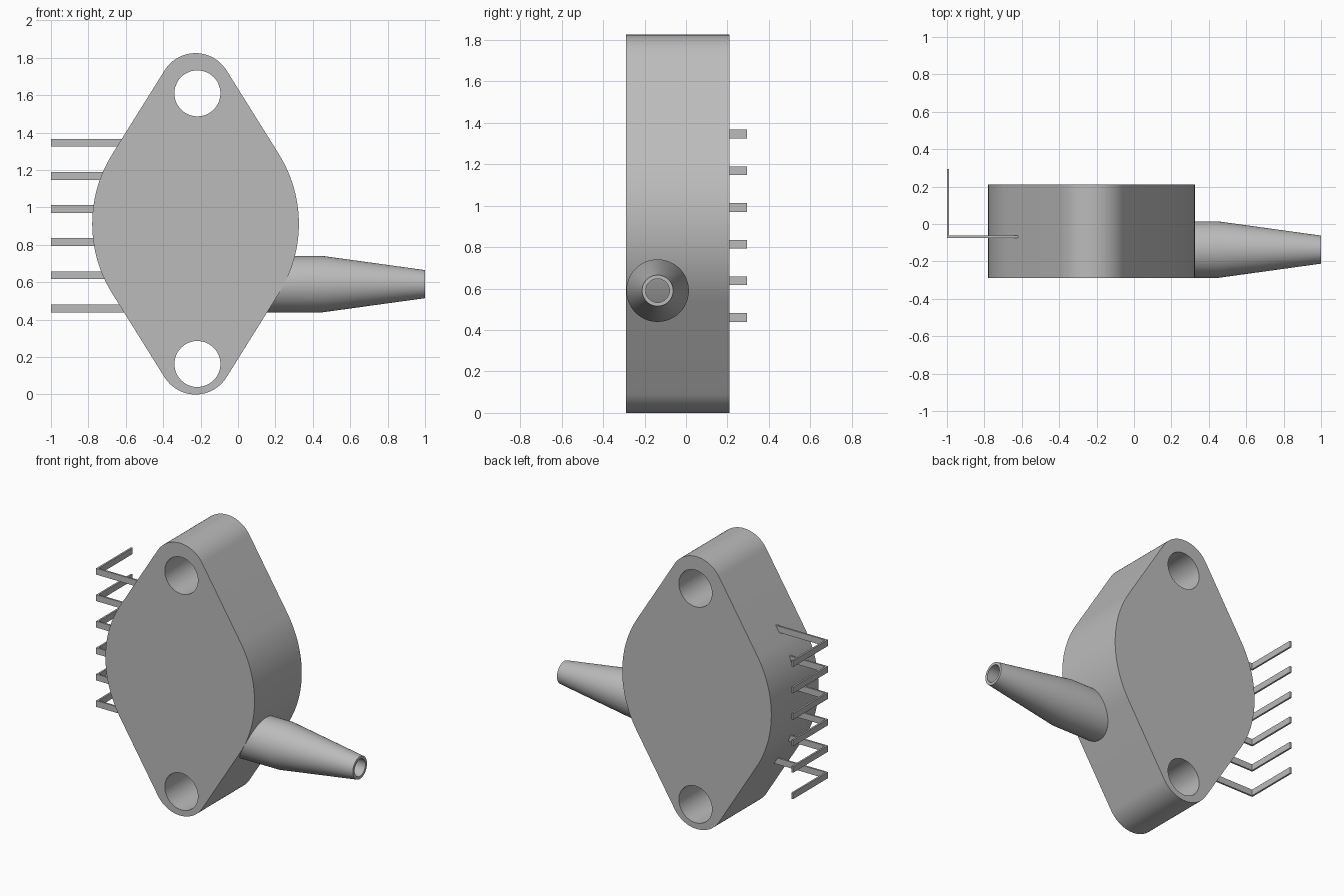
import bpy, bmesh, math
from mathutils import Vector

cube = bpy.data.objects.get("Cube")
if cube:
    bpy.data.objects.remove(cube, do_unlink=True)

# Single grey finish
grey = bpy.data.materials.new("plain grey")
grey.use_nodes = True
colour = (0.5, 0.5, 0.5, 1)
grey.diffuse_color = colour
grey.node_tree.nodes["Principled BSDF"].inputs["Base Color"].default_value = colour


def finish(obj, smooth=True):
    """Clean up the mesh, apply the finish and shade it."""
    bm = bmesh.new()
    bm.from_mesh(obj.data)
    bmesh.ops.remove_doubles(bm, verts=bm.verts, dist=1e-5)
    bmesh.ops.recalc_face_normals(bm, faces=bm.faces)
    bm.to_mesh(obj.data)
    bm.free()
    obj.data.materials.clear()
    obj.data.materials.append(grey)
    if smooth:
        bpy.ops.object.select_all(action="DESELECT")
        obj.select_set(True)
        bpy.context.view_layer.objects.active = obj
        bpy.ops.object.shade_smooth_by_angle(angle=math.radians(30))


def mesh_object(name, bm):
    mesh = bpy.data.meshes.new(name)
    bm.to_mesh(mesh)
    bm.free()
    obj = bpy.data.objects.new(name, mesh)
    bpy.context.collection.objects.link(obj)
    return obj


def arc(cx, cz, r, a0, a1, n):
    """Points along an arc, angles in degrees."""
    angles = [math.radians(a0 + (a1 - a0) * i / n) for i in range(n + 1)]
    return [(cx + r * math.cos(a), cz + r * math.sin(a)) for a in angles]


# Body outline: wide side arcs and tight end arcs joined by tangent lines
CX, CZ = -0.227, 0.9125
HALF_W, HALF_H, END_R, T = 0.5525, 0.9125, 0.195, 32
end_d = HALF_H - END_R
support = end_d * math.sin(math.radians(T)) + END_R
side_d = (support - HALF_W) / (1 - math.cos(math.radians(T)))
side_r = HALF_W + side_d
outline = (arc(CX - side_d, CZ, side_r, -T, T, 24)
           + arc(CX, CZ + end_d, END_R, T, 180 - T, 28)
           + arc(CX + side_d, CZ, side_r, 180 - T, 180 + T, 24)
           + arc(CX, CZ - end_d, END_R, 180 + T, 360 - T, 28))
holes = [arc(-0.217, z, 0.123, 0, 352.5, 47) for z in (0.163, 1.61)]

# Body plate: filled outline with two through holes, extruded in depth
curve = bpy.data.curves.new("body", "CURVE")
curve.dimensions = "2D"
curve.fill_mode = "BOTH"
curve.extrude = 0.25
for points in [outline] + holes:
    spline = curve.splines.new("POLY")
    spline.points.add(len(points) - 1)
    for p, (x, z) in zip(spline.points, points):
        p.co = (x, z, 0, 1)
    spline.use_cyclic_u = True
body = bpy.data.objects.new("body", curve)
bpy.context.collection.objects.link(body)
body.rotation_euler.x = math.pi / 2
body.location.y = -0.04
bpy.ops.object.select_all(action="DESELECT")
body.select_set(True)
bpy.context.view_layer.objects.active = body
bpy.ops.object.convert(target="MESH")
body = bpy.context.view_layer.objects.active
finish(body)

# Hollow tapered nozzle: (x, radius) profile turned about its own axis
profile = [(0.05, 0), (0.05, 0.151), (0.45, 0.151), (1.0, 0.075),
           (1.0, 0.057), (0.2, 0.057), (0.2, 0)]
bm = bmesh.new()
verts = [bm.verts.new((x, 0, r)) for x, r in profile]
edges = [bm.edges.new(pair) for pair in zip(verts, verts[1:])]
bmesh.ops.spin(bm, geom=verts + edges, cent=(0, 0, 0), axis=(1, 0, 0),
               angle=math.tau, steps=48, use_merge=True)
bmesh.ops.remove_doubles(bm, verts=bm.verts, dist=1e-5)
nozzle = mesh_object("nozzle", bm)
nozzle.location = (0, -0.137, 0.59)
finish(nozzle)
# Keep the shallow shoulder between straight and tapered parts smooth-sided
nozzle.data.update()

# Six bent pins: an L in plan, extruded upward
PIN_T, PIN_H = 0.012, 0.042
plan = [(-0.58, -0.074), (-1.0, -0.074), (-1.0, 0.295),
        (-1.0 + PIN_T, 0.295), (-1.0 + PIN_T, -0.074 + PIN_T),
        (-0.58, -0.074 + PIN_T)]
for i in range(6):
    bm = bmesh.new()
    z = 0.46 + 0.1772 * i - PIN_H / 2
    face = bm.faces.new([bm.verts.new((x, y, z)) for x, y in plan])
    grown = bmesh.ops.extrude_face_region(bm, geom=[face])
    top = [g for g in grown["geom"] if isinstance(g, bmesh.types.BMVert)]
    bmesh.ops.translate(bm, verts=top, vec=Vector((0, 0, PIN_H)))
    finish(mesh_object(f"pin_{i + 1}", bm), smooth=False)
